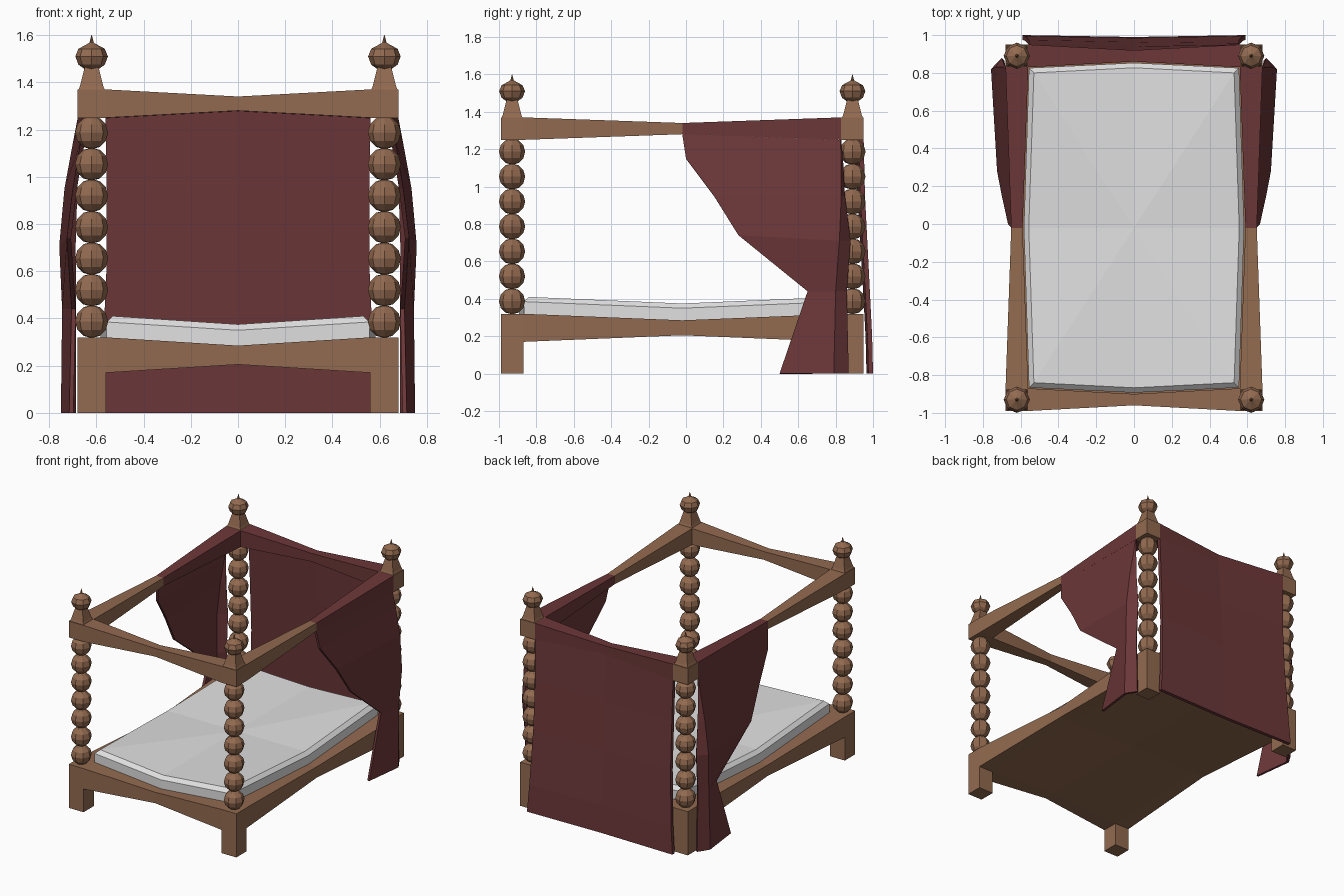
import bpy, bmesh, math
from mathutils import Matrix

if "Cube" in bpy.data.objects:
    bpy.data.objects.remove(bpy.data.objects["Cube"])


def material(name, rgb):
    m = bpy.data.materials.new(name)
    m.diffuse_color = (*rgb, 1)
    m.use_nodes = True
    m.node_tree.nodes["Principled BSDF"].inputs["Base Color"].default_value = m.diffuse_color
    return m


WOOD = material("brown wood", (0.29, 0.145, 0.08))
CLOTH = material("dark red cloth", (0.15, 0.038, 0.04))
SHEET = material("white bedding", (0.75, 0.75, 0.75))

PX, PYF, PYB, YC = 0.62, -0.93, 0.89, -0.02   # post centres and bed centre
POSTS = [(sx * PX, y) for sx in (-1, 1) for y in (PYF, PYB)]


def finish(bm, name, mat, solid=True):
    if solid:
        bmesh.ops.remove_doubles(bm, verts=bm.verts[:], dist=1e-5)
        bmesh.ops.recalc_face_normals(bm, faces=bm.faces[:])
    me = bpy.data.meshes.new(name)
    bm.to_mesh(me)
    bm.free()
    me.materials.append(mat)
    ob = bpy.data.objects.new(name, me)
    bpy.context.collection.objects.link(ob)
    return ob


def loft(bm, rings):
    """Skin closed rings and cap both ends with strips of quads."""
    vs = [[bm.verts.new(p) for p in r] for r in rings]
    n = len(vs[0])
    for a, b in zip(vs, vs[1:]):
        for k in range(n):
            bm.faces.new((a[k], a[(k + 1) % n], b[(k + 1) % n], b[k]))
    for r in (vs[0], vs[-1]):
        for k in range(n // 2 - 1):
            bm.faces.new((r[k], r[k + 1], r[n - 2 - k], r[n - 1 - k]))


def square(x, y, z, h):
    return [(x - h, y - h, z), (x + h, y - h, z), (x + h, y + h, z), (x - h, y + h, z)]


def circle(x, y, z, r, n=8):
    return [(x + r * math.cos(math.tau * k / n), y + r * math.sin(math.tau * k / n), z)
            for k in range(n)]


def sheet(name, rows, thickness):
    """Cloth sheet from rows of points, thickened away from its outer side."""
    bm = bmesh.new()
    vs = [[bm.verts.new(p) for p in r] for r in rows]
    for a, b in zip(vs, vs[1:]):
        for k in range(len(a) - 1):
            bm.faces.new((a[k], b[k], b[k + 1], a[k + 1]))
    ob = finish(bm, name, CLOTH, solid=False)
    s = ob.modifiers.new("thickness", 'SOLIDIFY')
    s.thickness = thickness
    s.offset = -1
    return ob


def beam(name, mat, axis, c, stations):
    """Upper rail along x or y; each station is (position, waist 0..1)."""
    rings = []
    for t, m in stations:
        h, lo, hi = 0.06 - 0.03 * m, 1.25 + 0.03 * m, 1.37 - 0.03 * m
        sec = [(c - h, lo), (c + h, lo), (c + h, hi), (c - h, hi)]
        rings.append([(t, u, z) if axis == 'x' else (u, t, z) for u, z in sec])
    bm = bmesh.new()
    loft(bm, rings)
    return finish(bm, name, mat)


# bed base: slab with waisted sides, plus four legs
bm = bmesh.new()
xs = [-0.68, -0.56, 0, 0.56, 0.68]
ys = [-0.99, -0.87, YC, 0.83, 0.95]
rings = []
for i, x in enumerate(xs):
    top, bot = [], []
    for j, y in enumerate(ys):
        mid = i == 2 or j == 2
        px = x * (0.65 / 0.68) if j == 2 and i in (0, 4) else x
        py = y
        if i == 2 and j in (0, 4):
            py += 0.03 if j == 0 else -0.03
        top.append((px, py, 0.285 if mid else 0.32))
        bot.append((px, py, 0.205 if mid else 0.17))
    rings.append(top + bot[::-1])
loft(bm, rings)
for x, y in POSTS:
    loft(bm, [square(x, y, 0, 0.06), square(x, y, 0.17, 0.06)])
finish(bm, "bed_base", WOOD)

# mattress: bowed outline, sagging in the middle, bevelled top edge
def outline(hx, hy, zc, zm, bow=0.027):
    pts = [(-1, -1), (0, -1), (1, -1), (1, 0), (1, 1), (0, 1), (-1, 1), (-1, 0)]
    out = []
    for a, b in pts:
        m = a == 0 or b == 0
        g = bow if m else 0
        out.append((a * (hx + g), YC + b * (hy + g), zm if m else zc))
    return out


bm = bmesh.new()
loft(bm, [outline(0.556, 0.846, 0.25, 0.25),
          outline(0.556, 0.846, 0.385, 0.35),
          outline(0.53, 0.82, 0.41, 0.375),
          [(0, YC, 0.375)] * 8])
finish(bm, "mattress", SHEET)

# posts: stacked beads with a square neck and finial on top
for n, (x, y) in enumerate(POSTS):
    bm = bmesh.new()
    for k in range(7):
        bmesh.ops.create_uvsphere(bm, u_segments=8, v_segments=6, radius=0.07,
                                  matrix=Matrix.Translation((x, y, 0.387 + 0.1333 * k)))
    finish(bm, f"beaded_post_{n + 1}", WOOD)
    bm = bmesh.new()
    loft(bm, [square(x, y, 1.365, 0.057), square(x, y, 1.385, 0.049),
              square(x, y, 1.465, 0.029)])
    loft(bm, [circle(x, y, z, r) for r, z in
              ((0.028, 1.455), (0.056, 1.475), (0.069, 1.51), (0.056, 1.542),
               (0.026, 1.558), (0.009, 1.568), (0.001, 1.6))])
    finish(bm, f"finial_{n + 1}", WOOD)

# upper rails, with the rear parts wrapped in cloth
beam("front_top_rail", WOOD, 'x', PYF,
     [(-0.68, 0), (-0.56, 0), (0, 1), (0.56, 0), (0.68, 0)])
beam("back_rail_wrap", CLOTH, 'x', PYB, [(-0.56, 0), (0, 1), (0.56, 0)])
for s, side in ((-1, "left"), (1, "right")):
    beam(side + "_top_rail", WOOD, 'y', s * PX, [(-0.87, 0), (YC, 1)])
    beam(side + "_rail_wrap", CLOTH, 'y', s * PX, [(YC, 1), (0.83, 0)])
    beam(side + "_back_corner_block", WOOD, 'x', PYB, [(s * 0.56, 0), (s * 0.68, 0)])

# back curtain: half width, z at edge, z at middle, y at edge, y at middle
rows = [[(w, ye, ze), (0, ym, zm), (-w, ye, ze)] for w, ze, zm, ye, ym in (
    (0.56, 1.25, 1.28, 0.95, 0.92),
    (0.555, 0.95, 0.95, 0.957, 0.94),
    (0.557, 0.6, 0.6, 0.975, 0.963),
    (0.575, 0.2, 0.2, 0.995, 0.985),
    (0.59, 0, 0, 1.0, 0.99))]
sheet("back_curtain", rows, 0.025)

# side curtains: front edge (z, y, x), outer fold (z, y, x), rear edge (y, x)
rows = [[(xf, yf, zf), (xb, yb, zb), (xr, yr, zb)] for zf, yf, xf, zb, yb, xb, yr, xr in (
    (1.28, -0.02, 0.65, 1.25, 0.825, 0.679, 0.83, 0.676),
    (1.15, 0.0, 0.667, 1.14, 0.83, 0.70, 0.84, 0.685),
    (0.95, 0.15, 0.70, 0.95, 0.83, 0.735, 0.85, 0.69),
    (0.74, 0.28, 0.725, 0.71, 0.82, 0.757, 0.88, 0.70),
    (0.44, 0.65, 0.705, 0.44, 0.80, 0.745, 0.86, 0.70),
    (0.0, 0.50, 0.715, 0.0, 0.79, 0.75, 0.87, 0.70))]
ob = sheet("side_curtains", rows, 0.018)
ob.modifiers.new("mirror", 'MIRROR').use_axis = (True, False, False)
